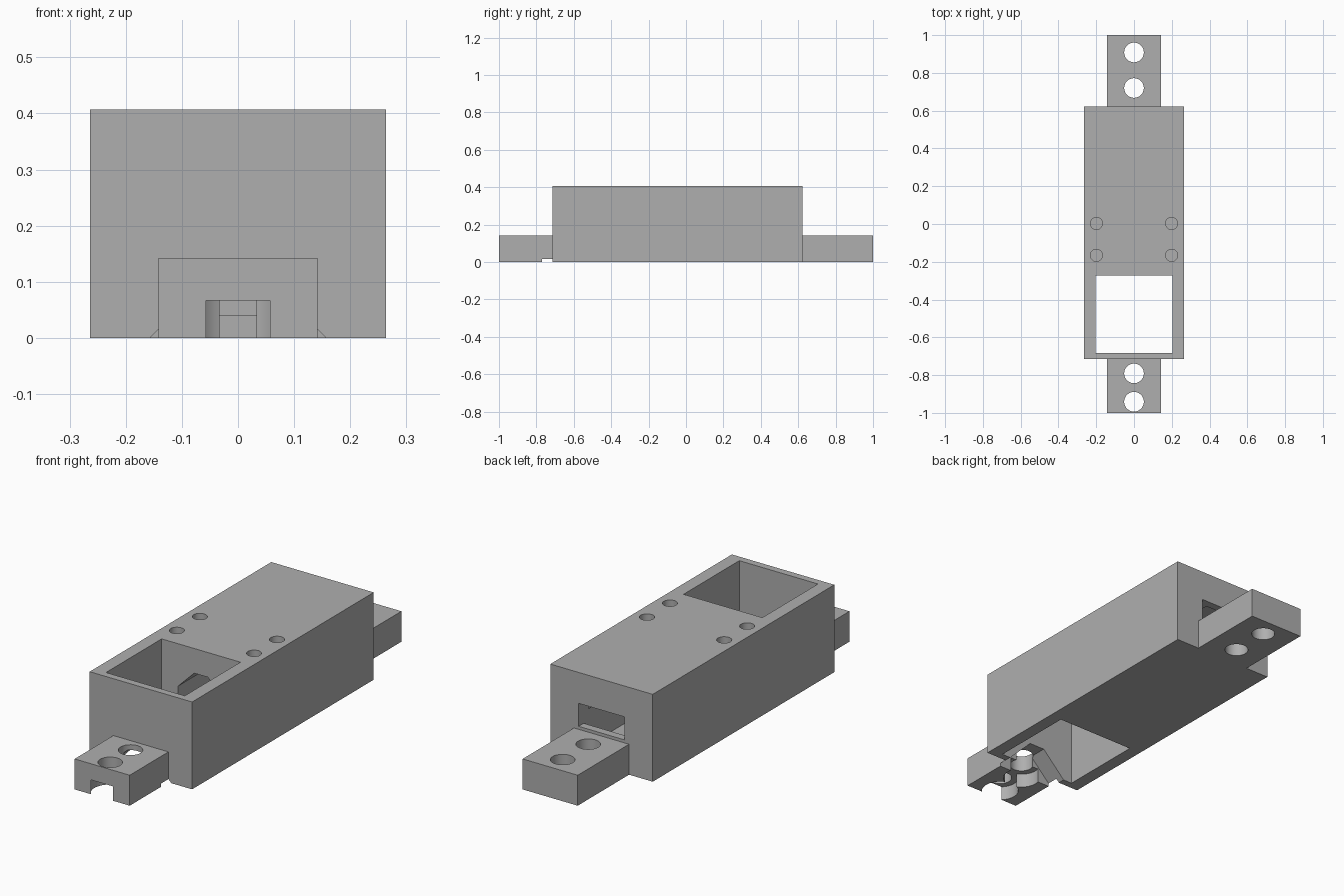
import bpy
import bmesh

cube = bpy.data.objects.get("Cube")
if cube:
    bpy.data.objects.remove(cube, do_unlink=True)

grey = bpy.data.materials.new("plain grey")
grey.use_nodes = True
grey.diffuse_color = (0.43, 0.43, 0.43, 1)
grey.node_tree.nodes["Principled BSDF"].inputs["Base Color"].default_value = grey.diffuse_color


def finish(name, bm):
    bmesh.ops.recalc_face_normals(bm, faces=bm.faces)
    mesh = bpy.data.meshes.new(name)
    bm.to_mesh(mesh)
    bm.free()
    mesh.materials.append(grey)
    obj = bpy.data.objects.new(name, mesh)
    bpy.context.collection.objects.link(obj)
    return obj


def prism(name, profile, y0, y1):
    """Extrude an (x, z) profile along y."""
    bm = bmesh.new()
    face = bm.faces.new([bm.verts.new((x, y0, z)) for x, z in profile])
    new = bmesh.ops.extrude_face_region(bm, geom=[face])["geom"]
    verts = [v for v in new if isinstance(v, bmesh.types.BMVert)]
    bmesh.ops.translate(bm, verts=verts, vec=(0, y1 - y0, 0))
    return finish(name, bm)


def box(name, half_x, y0, y1, z0, z1):
    return prism(name, [(-half_x, z0), (half_x, z0), (half_x, z1), (-half_x, z1)], y0, y1)


def cylinder(name, x, y, radius, z0, z1):
    bm = bmesh.new()
    bmesh.ops.create_cone(bm, cap_ends=True, segments=48, radius1=radius,
                          radius2=radius, depth=z1 - z0)
    bmesh.ops.translate(bm, verts=bm.verts, vec=(x, y, (z0 + z1) / 2))
    return finish(name, bm)


def combine(target, tool, operation="DIFFERENCE"):
    mod = target.modifiers.new(tool.name, "BOOLEAN")
    mod.operation = operation
    mod.solver = "EXACT"
    mod.object = tool
    tool.hide_render = True
    bpy.context.view_layer.objects.active = target
    bpy.ops.object.modifier_apply(modifier=mod.name)
    bpy.data.objects.remove(tool, do_unlink=True)


# Main block with a mounting tab at each end
housing = box("housing", 0.264, -0.715, 0.622, 0, 0.407)
combine(housing, box("front_tab", 0.142, -1, -0.7, 0, 0.142), "UNION")
combine(housing, box("rear_tab", 0.142, 0.6, 1, 0, 0.142), "UNION")

# Open window through the block
combine(housing, box("window", 0.203, -0.682, -0.272, -0.1, 0.5))

# Inner channel with a chamfered roof, and the slot in the rear wall
combine(housing, prism("channel", [(-0.118, 0.04), (0.118, 0.04), (0.118, 0.21),
                                   (0.035, 0.292), (-0.035, 0.292), (-0.118, 0.21)],
                       -0.3, 0.585))
combine(housing, box("rear_slot", 0.118, 0.55, 0.7, 0.156, 0.263))

# Tapered pocket from the window into the front tab
combine(housing, prism("pocket", [(-0.167, -0.01), (0.167, -0.01),
                                  (0.04, 0.117), (-0.04, 0.117)], -0.77, -0.66))

# Bolt holes in the tabs, with counterbores under the front pair
for y in (-0.941, -0.791, 0.72, 0.908):
    combine(housing, cylinder("bolt_hole", 0, y, 0.052, -0.1, 0.3))
    if y < 0:
        combine(housing, cylinder("counterbore", 0, y, 0.082, -0.1, 0.067))

# Blind screw holes on top
for x in (-0.199, 0.199):
    for y in (0.003, -0.166):
        combine(housing, cylinder("screw_hole", x, y, 0.032, 0.2, 0.5))

housing.select_set(True)
bpy.context.view_layer.objects.active = housing
bpy.ops.object.shade_smooth_by_angle()
